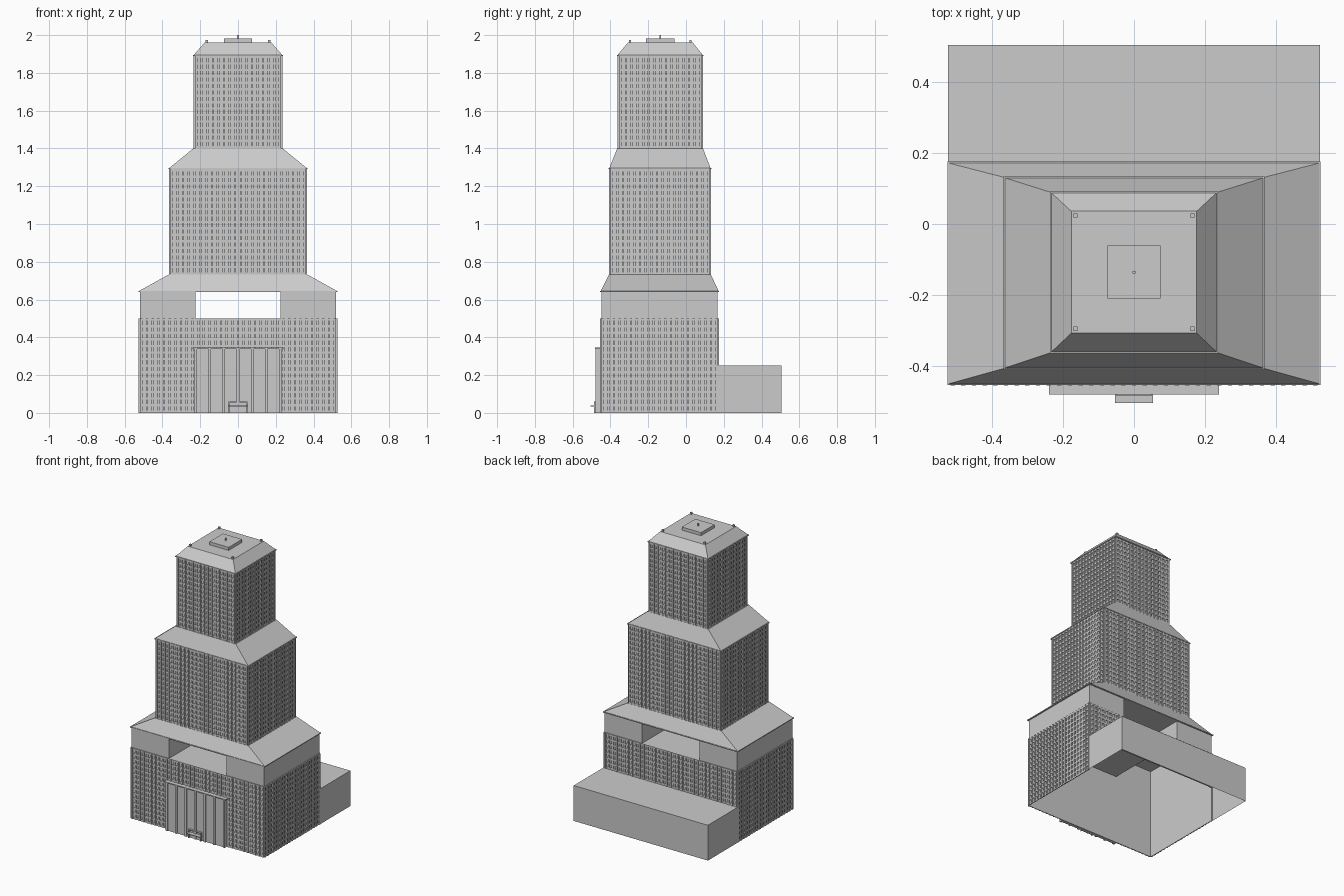
import bpy
import bmesh
from mathutils import Matrix, Vector

if "Cube" in bpy.data.objects:
    bpy.data.objects.remove(bpy.data.objects["Cube"], do_unlink=True)

# One plain stone colour
stone = bpy.data.materials.new("stone grey")
stone.use_nodes = True
stone.diffuse_color = (0.6, 0.6, 0.6, 1)
bsdf = next(n for n in stone.node_tree.nodes if n.type == 'BSDF_PRINCIPLED')
bsdf.inputs["Base Color"].default_value = (0.6, 0.6, 0.6, 1)
bsdf.inputs["Roughness"].default_value = 0.8


def finish(name, bm):
    mesh = bpy.data.meshes.new(name)
    bm.to_mesh(mesh)
    bm.free()
    mesh.materials.append(stone)
    obj = bpy.data.objects.new(name, mesh)
    bpy.context.scene.collection.objects.link(obj)
    return obj


def add_box(bm, x, y, z, drop=()):
    """Box from (min, max) pairs; faces pointing along a drop direction are left open."""
    lo, hi = (Vector(c) for c in zip(x, y, z))
    mat = Matrix.Translation((lo + hi) / 2) @ Matrix.Diagonal((hi - lo).to_4d())
    verts = bmesh.ops.create_cube(bm, size=1, matrix=mat)["verts"]
    if drop:
        bm.normal_update()
        faces = {f for v in verts for f in v.link_faces}
        gone = [f for f in faces if any(f.normal.dot(Vector(d)) > 0.9 for d in drop)]
        bmesh.ops.delete(bm, geom=gone, context='FACES')


def box(name, x, y, z, drop=()):
    bm = bmesh.new()
    add_box(bm, x, y, z, drop)
    return finish(name, bm)


def hip_roof(name, low, high, z0, z1, rim=0.006):
    """Sloped roof between two (half width, y min, y max) rectangles on a thin eave."""
    bm = bmesh.new()
    hx, y0, y1 = low
    add_box(bm, (-hx, hx), (y0, y1), (z0, z0 + rim))
    rings = []
    for (hx, y0, y1), z in ((low, z0 + rim), (high, z1)):
        inset = 0.004 if z != z1 else 0
        a, b, c = hx - inset, y0 + inset, y1 - inset
        rings.append([bm.verts.new(p) for p in ((-a, b, z), (a, b, z), (a, c, z), (-a, c, z))])
    for i in range(4):
        j = (i + 1) % 4
        bm.faces.new((rings[0][i], rings[0][j], rings[1][j], rings[1][i]))
    bm.faces.new(rings[1])
    return finish(name, bm)


def spread(a, b, pitch):
    n = max(1, round((b - a) / pitch))
    return [a + (b - a) * i / n for i in range(n + 1)]


def facade(name, hx, y0, y1, z0, z1, back_z0=None, depth=0.008):
    """Grid of piers and spandrels standing out from the four walls."""
    bm = bmesh.new()
    pier, band = 0.006, 0.006

    def wall(a, b, bottom, place):
        for u in spread(a, b, 0.03):
            place((u - pier, u + pier), depth, (bottom, z1))
        for z in spread(bottom + band, z1 - band, 0.034):
            place((a, b), depth * 0.6, (z - band, z + band))

    for side in (-1, 1):
        def place_x(u, d, z):
            add_box(bm, sorted((side * hx, side * (hx + d))), u, z)

        def place_y(u, d, z):
            y = y0 if side < 0 else y1
            add_box(bm, u, sorted((y, y + side * d)), z)

        wall(y0 + pier, y1 - pier, z0, place_x)
        wall(pier - hx, hx - pier, z0 if side < 0 or back_z0 is None else back_z0, place_y)
    return finish(name, bm)


UP, DOWN, FRONT, BACK = (0, 0, 1), (0, 0, -1), (0, -1, 0), (0, 1, 0)

# Hollow base with a passage through its upper storey
BX, BY0, BY1 = 0.518, -0.448, 0.168
box("base_walls", (-BX, BX), (BY0, BY1), (0, 0.5), (UP, DOWN, BACK))
box("base_back_wall", (-BX, BX), (BY1 - 0.004, BY1), (0.25, 0.5))
box("passage_floor", (-0.225, 0.225), (BY0, BY1), (0.494, 0.5))
box("left_upper_block", (0.225, BX), (BY0, BY1), (0.5, 0.64), (DOWN,))
box("right_upper_block", (-BX, -0.225), (BY0, BY1), (0.5, 0.64), (DOWN,))
facade("base_facade", BX, BY0, BY1, 0, 0.5, back_z0=0.25)

# Rear annex, open underneath
box("annex", (-0.525, 0.525), (BY1, 0.505), (0, 0.25), (DOWN, FRONT))

# Stepped tower
hip_roof("lower_roof", (0.527, -0.455, 0.176), (0.368, -0.408, 0.132), 0.64, 0.732)
box("middle_walls", (-0.358, 0.358), (-0.4, 0.124), (0.72, 1.29))
facade("middle_facade", 0.358, -0.4, 0.124, 0.732, 1.29)
hip_roof("middle_roof", (0.368, -0.41, 0.134), (0.237, -0.364, 0.09), 1.29, 1.4)
box("upper_walls", (-0.227, 0.227), (-0.354, 0.082), (1.39, 1.89))
facade("upper_facade", 0.227, -0.354, 0.082, 1.4, 1.89)
hip_roof("top_roof", (0.237, -0.365, 0.092), (0.177, -0.308, 0.036), 1.89, 1.96)

# Rooftop plant box, mast and corner lamps
YC = -0.136
box("roof_box", (-0.075, 0.075), (YC - 0.075, YC + 0.075), (1.96, 1.982))
box("mast", (-0.004, 0.004), (YC - 0.004, YC + 0.004), (1.982, 2.0))
bm = bmesh.new()
for x in (-0.165, 0.165):
    for y in (YC - 0.16, YC + 0.16):
        add_box(bm, (x - 0.006, x + 0.006), (y - 0.006, y + 0.006), (1.96, 1.973))
finish("corner_lamps", bm)

# Entrance bay with pilasters and a cap
box("entrance_bay", (-0.23, 0.23), (-0.472, BY0), (0, 0.34))
box("entrance_cap", (-0.24, 0.24), (-0.482, BY0), (0.339, 0.346))
bm = bmesh.new()
for x in spread(-0.224, 0.224, 0.075):
    add_box(bm, (x - 0.007, x + 0.007), (-0.48, -0.472), (0, 0.34))
finish("entrance_pilasters", bm)

# Door surround and small canopy
bm = bmesh.new()
for x in (-0.049, 0.043):
    add_box(bm, (x, x + 0.006), (-0.486, -0.472), (0, 0.06))
add_box(bm, (-0.049, 0.049), (-0.486, -0.472), (0.054, 0.06))
finish("door_frame", bm)
box("door", (-0.043, 0.043), (-0.476, -0.472), (0, 0.054))
box("door_canopy", (-0.054, 0.054), (-0.505, -0.472), (0.035, 0.04))
